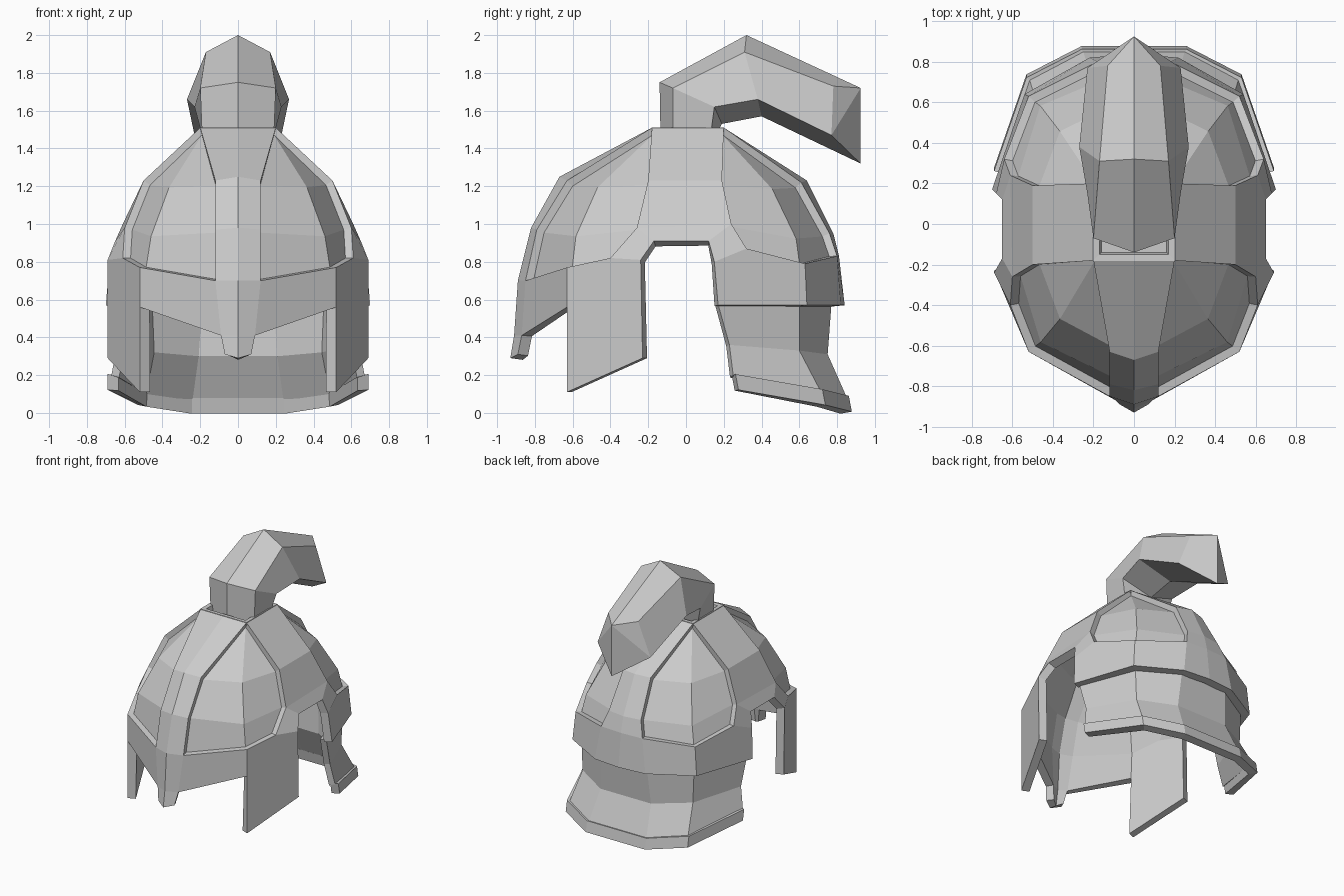
import bpy, bmesh

if "Cube" in bpy.data.objects:
    bpy.data.objects.remove(bpy.data.objects["Cube"])


def add_face(bm, points):
    """Face from points, dropping repeats so collapsed quads become triangles."""
    unique = list(dict.fromkeys(points))
    return bm.faces.new([bm.verts.new(p) for p in unique]) if len(unique) > 2 else None


def shell(name, rows, extra=(), thick=0.05, panel_cols=()):
    """Right half lofted from rows of points, plus extra faces; mirrored,
    thickened, and then with sunken panels cut in the outside only."""
    bm = bmesh.new()
    tag = bm.faces.layers.int.new("panel")
    for a, b in zip(rows, rows[1:]):
        for c in range(len(a) - 1):
            quad = [a[c], b[c], b[c + 1], a[c + 1]]
            if None in quad:
                continue
            f = add_face(bm, quad)
            if f and c in panel_cols:
                f[tag] = 1
    for pts in extra:
        add_face(bm, pts)
    bmesh.ops.remove_doubles(bm, verts=bm.verts, dist=0.0005)
    half_faces = len(bm.faces)
    mesh = bpy.data.meshes.new(name)
    bm.to_mesh(mesh)
    bm.free()
    ob = bpy.data.objects.new(name, mesh)
    bpy.context.collection.objects.link(ob)
    ob.modifiers.new("mirror", 'MIRROR').merge_threshold = 0.001
    if thick:
        s = ob.modifiers.new("thickness", 'SOLIDIFY')
        s.thickness = thick
        s.offset = -1
        s.use_even_offset = True
    if panel_cols:
        # outer faces come first in the thickened mesh
        bpy.context.view_layer.update()
        done = bpy.data.meshes.new_from_object(
            ob.evaluated_get(bpy.context.evaluated_depsgraph_get()))
        ob.modifiers.clear()
        bm = bmesh.new()
        bm.from_mesh(done)
        tag = bm.faces.layers.int["panel"]
        picked = [f for i, f in enumerate(bm.faces) if i < 2 * half_faces and f[tag]]
        bmesh.ops.inset_region(bm, faces=picked, thickness=0.012, depth=-0.04,
                               use_even_offset=True)
        bm.to_mesh(done)
        bm.free()
        ob.data = done
    return ob


# Dome rows, front centre round the right side to back centre
tf, tb = (.2, -.18, 1.51), (.2, .2, 1.51)
top = [(0, -.18, 1.51), tf, tf, tf, tb, tb, tb, (0, .2, 1.51)]
upper = [(0, -.67, 1.25), (.12, -.63, 1.23), (.39, -.49, 1.22), (.5, -.2, 1.23),
         (.5, .19, 1.23), (.39, .48, 1.21), (.12, .61, 1.22), (0, .64, 1.23)]
middle = [(0, -.82, .98), (.12, -.79, .97), (.49, -.61, .95), (.6, -.26, .98),
          (.61, .24, 1.0), (.49, .61, .94), (.14, .76, .95), (0, .78, .95)]
lower = [(0, -.89, .70), (.12, -.85, .70), (.52, -.63, .77), (.61, -.40, .82),
         (.64, .32, .87), (.52, .63, .79), (.18, .80, .83), (0, .81, .83)]
lower_front = lower[:4] + [None] * 4
lower_back = [None] * 4 + lower[4:]

# Side opening, brow and skirt edge points
open_f, open_b = (.65, -.17, .91), (.65, .12, .91)
ear_f, ear_b = (.69, -.24, .81), (.68, .15, .80)
brow = [(0, -.91, .41), (.09, -.87, .41), (.52, -.63, .56)]
skirt = [(.70, .17, .57), (.54, .64, .57), (.22, .82, .57), (0, .84, .57)]

extra = [
    # side band round the ear opening
    [middle[3], lower[3], ear_f, open_f],
    [middle[3], open_f, open_b, middle[4]],
    [middle[4], open_b, ear_b, lower[4]],
    # brow and nose guard
    [lower[0], brow[0], brow[1], lower[1]],
    [lower[1], brow[1], brow[2], lower[2]],
    [brow[0], (0, -.93, .29), (.07, -.89, .31), brow[1]],
    # cheek guard
    [lower[2], brow[2], (.52, -.63, .11), (.69, -.23, .29), ear_f, lower[3]],
    # back skirt
    [lower[4], ear_b, skirt[0], skirt[1], lower[5]],
    [lower[5], skirt[1], skirt[2], lower[6]],
    [lower[6], skirt[2], skirt[3], lower[7]],
]
shell("helmet_dome", [top, upper, middle, lower_front, [None] * 8, middle, lower_back],
      extra, thick=0.06, panel_cols=(1, 2, 4, 5))


# Square socket on top of the dome
def ring(w, y0, y1, z):
    return [(0, y0, z), (w, y0, z), (w, y1, z), (0, y1, z)]


low = ring(.16, -.14, .16, 1.47)
shell("plume_socket", [low, ring(.17, -.15, .17, 1.51), ring(.202, -.182, .202, 1.512),
                       ring(.202, -.182, .202, 1.49)], [low], thick=0.02)

# Neck guard
neck_bottom = [(.67, .25, .20), (.515, .71, .12), (.25, .85, .085), (0, .85, .085)]
shell("neck_guard", [
    [(.65, .17, .575), (.49, .60, .575), (.2, .77, .575), (0, .77, .575)],
    [(.64, .23, .36), (.48, .60, .33), (.22, .75, .31), (0, .75, .31)],
    neck_bottom], thick=0.045)

# Raised rim along the neck guard
rim_top = [(x * 1.03, y + .012, z + .005) for x, y, z in neck_bottom]
rim_low = [(x * 1.03, y + .028, z - .078) for x, y, z in neck_bottom]
shell("neck_guard_rim", [rim_top, rim_low], thick=0.06)

# Plume sections from tip to base: top centre, shoulder, side, underside
tip = [(0, .925, 1.72), (.13, .78, 1.73), (.23, .77, 1.47), (0, .925, 1.32)]
shell("plume", [
    tip,
    [(0, .32, 2.0), (.17, .31, 1.91), (.27, .38, 1.66), (0, .40, 1.57)],
    [(0, -.14, 1.75), (.2, -.07, 1.72), (.23, .15, 1.62), (0, .19, 1.53)],
    [(0, -.135, 1.47), (.19, -.07, 1.47), (.19, .13, 1.47), (0, .16, 1.47)]],
    [[tip[0], tip[1], tip[2]], [tip[0], tip[2], tip[3]]], thick=0)
